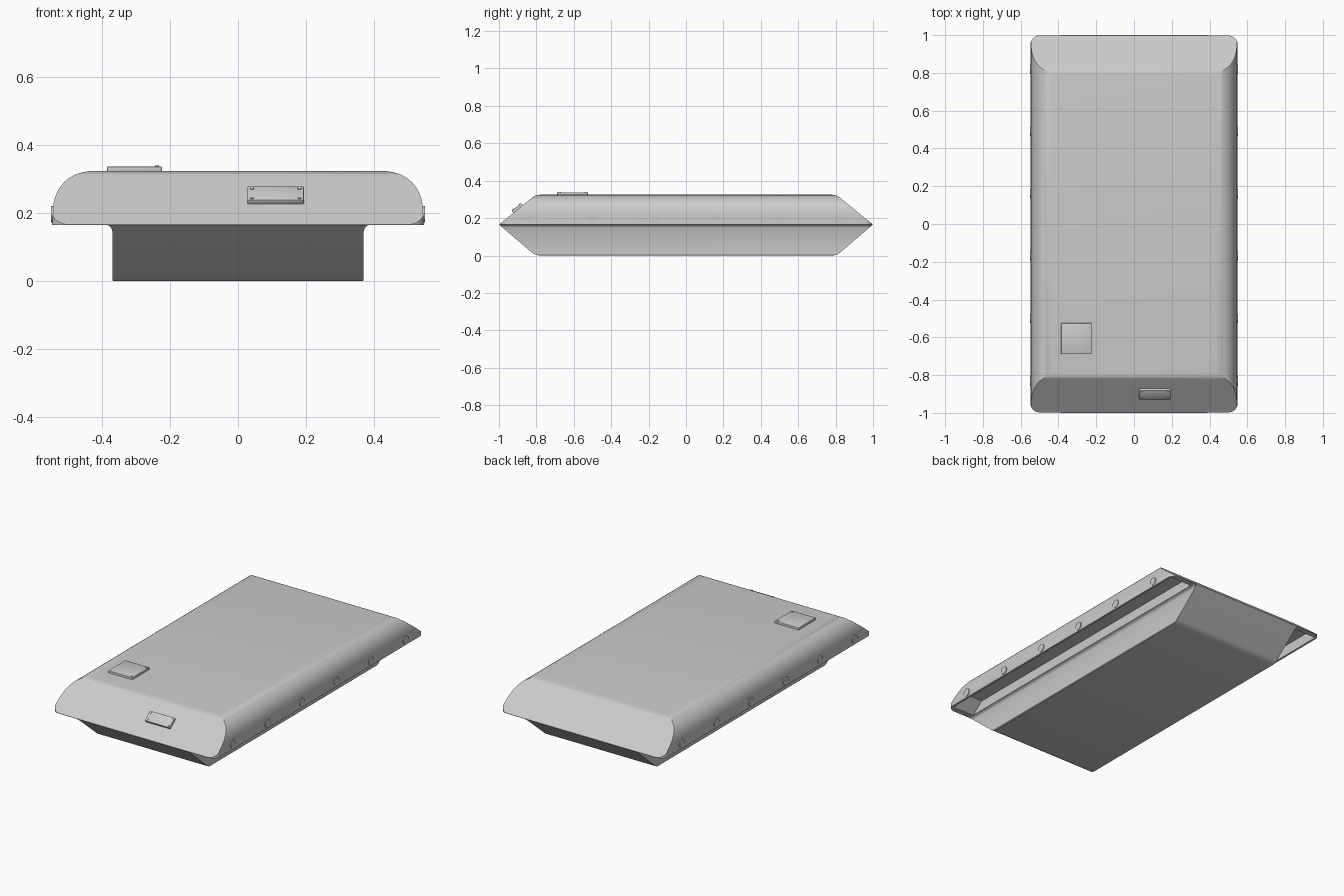
import bpy, bmesh
from math import sin, cos, pi, atan2, radians
from mathutils import Matrix, Vector

if "Cube" in bpy.data.objects:
    bpy.data.objects.remove(bpy.data.objects["Cube"])

SLOPE = atan2(0.16, 0.2)


def obj_from_bm(name, bm):
    bmesh.ops.recalc_face_normals(bm, faces=bm.faces)
    me = bpy.data.meshes.new(name)
    bm.to_mesh(me)
    bm.free()
    ob = bpy.data.objects.new(name, me)
    bpy.context.collection.objects.link(ob)
    return ob


def prism(name, pts, axis, lo, hi):
    """Extrude a 2D outline along the given axis."""
    def place(a, b, t):
        return {'x': (t, a, b), 'y': (a, t, b), 'z': (a, b, t)}[axis]
    bm = bmesh.new()
    low = [bm.verts.new(place(a, b, lo)) for a, b in pts]
    high = [bm.verts.new(place(a, b, hi)) for a, b in pts]
    bm.faces.new(low)
    bm.faces.new(high)
    n = len(pts)
    for i in range(n):
        j = (i + 1) % n
        bm.faces.new((low[i], low[j], high[j], high[i]))
    return obj_from_bm(name, bm)


def apply_boolean(ob, cutter, op):
    mod = ob.modifiers.new("cut", 'BOOLEAN')
    mod.operation, mod.object, mod.solver = op, cutter, 'EXACT'
    dg = bpy.context.evaluated_depsgraph_get()
    me = bpy.data.meshes.new_from_object(ob.evaluated_get(dg))
    ob.modifiers.clear()
    ob.data = me
    bpy.data.objects.remove(cutter)


def smooth(ob, angle=30):
    bpy.ops.object.select_all(action='DESELECT')
    ob.select_set(True)
    bpy.context.view_layer.objects.active = ob
    bpy.ops.object.shade_smooth_by_angle(angle=radians(angle))


def mirrored(half):
    return half + [(-a, b) for a, b in reversed(half)]


def plate(name, loc, size, rot=0.0, bevel=0.004):
    bm = bmesh.new()
    bmesh.ops.create_cube(bm, size=1, matrix=Matrix.Diagonal((*size, 1)))
    bmesh.ops.bevel(bm, geom=bm.edges[:], offset=bevel, segments=2, affect='EDGES', profile=0.5)
    ob = obj_from_bm(name, bm)
    ob.location, ob.rotation_euler.x = loc, rot
    smooth(ob)
    return ob


def disc(name, loc, rot, r, depth, seg=20):
    bm = bmesh.new()
    bmesh.ops.create_cone(bm, cap_ends=True, segments=seg, radius1=r, radius2=r, depth=depth)
    ob = obj_from_bm(name, bm)
    ob.location, ob.rotation_euler = loc, rot
    smooth(ob)


# Upper hull: rounded cross-section trimmed by the sloped side profile and plan corners
arc = [(0.415 + 0.13 * cos(t * pi / 24) ** 0.85, 0.2 + 0.125 * sin(t * pi / 24) ** 0.9)
       for t in range(12)] + [(0.415, 0.325)]
upper = prism("upper_hull", mirrored([(0.547, 0.165)] + arc), 'y', -1.1, 1.1)
side = mirrored([(1.0, 0.165), (0.83, 0.304), (0.82, 0.312), (0.808, 0.319),
                 (0.795, 0.3235), (0.775, 0.326)])
apply_boolean(upper, prism("side_trim", side, 'x', -0.7, 0.7), 'INTERSECT')
R = 0.05
corners = [(sx * (0.549 - R) + R * cos(a + k * pi / 12), sy * (0.998 - R) + R * sin(a + k * pi / 12))
           for sx, sy, a in ((1, 1, 0), (-1, 1, pi / 2), (-1, -1, pi), (1, -1, 1.5 * pi))
           for k in range(7)]
apply_boolean(upper, prism("plan_trim", corners, 'z', 0, 0.5), 'INTERSECT')

# Hollow undersides of the side sponsons
well = mirrored([(0.965, 0.1), (0.965, 0.168), (0.89, 0.228)])
for s in (-1, 1):
    lo, hi = sorted((s * 0.385, s * 0.535))
    apply_boolean(upper, prism("well_cutter", well, 'x', lo, hi), 'DIFFERENCE')
smooth(upper)

# Lower hull: narrow tub with a small flare under the sponsons
tub = mirrored([(0.366, 0.0), (0.37, 0.004), (0.37, 0.148), (0.373, 0.157), (0.379, 0.163), (0.388, 0.166)])
lower = prism("lower_hull", tub, 'y', -1.1, 1.1)
belly = mirrored([(1.0, 0.166), (0.825, 0.017), (0.813, 0.008), (0.8, 0.003), (0.785, 0.0), (0.785, -0.001)])
apply_boolean(lower, prism("belly_trim", belly, 'x', -0.7, 0.7), 'INTERSECT')
smooth(lower)

# Roof hatch with two corner bolts
plate("roof_hatch", (-0.305, -0.607, 0.329), (0.162, 0.165, 0.018))
for y in (-0.675, -0.538):
    disc("hatch_bolt", (-0.238, y, 0.338), (0, 0, 0), 0.006, 0.004, 10)

# Front plate on the sloped nose with four bolts
frame = Matrix.Translation((0.111, -0.897, 0.248)) @ Matrix.Rotation(SLOPE, 4, 'X')
plate("nose_plate", frame @ Vector((0, 0, 0.004)), (0.167, 0.066, 0.022), SLOPE)
for x in (-0.07, 0.07):
    for y in (-0.022, 0.022):
        disc("nose_bolt", frame @ Vector((x, y, 0.0155)), (SLOPE, 0, 0), 0.006, 0.004, 10)

# Row of round studs along both sides
for s in (-1, 1):
    for i in range(6):
        disc("side_stud", (s * 0.545, -0.83 + i * 0.33, 0.197), (0, pi / 2, 0), 0.024, 0.01)
